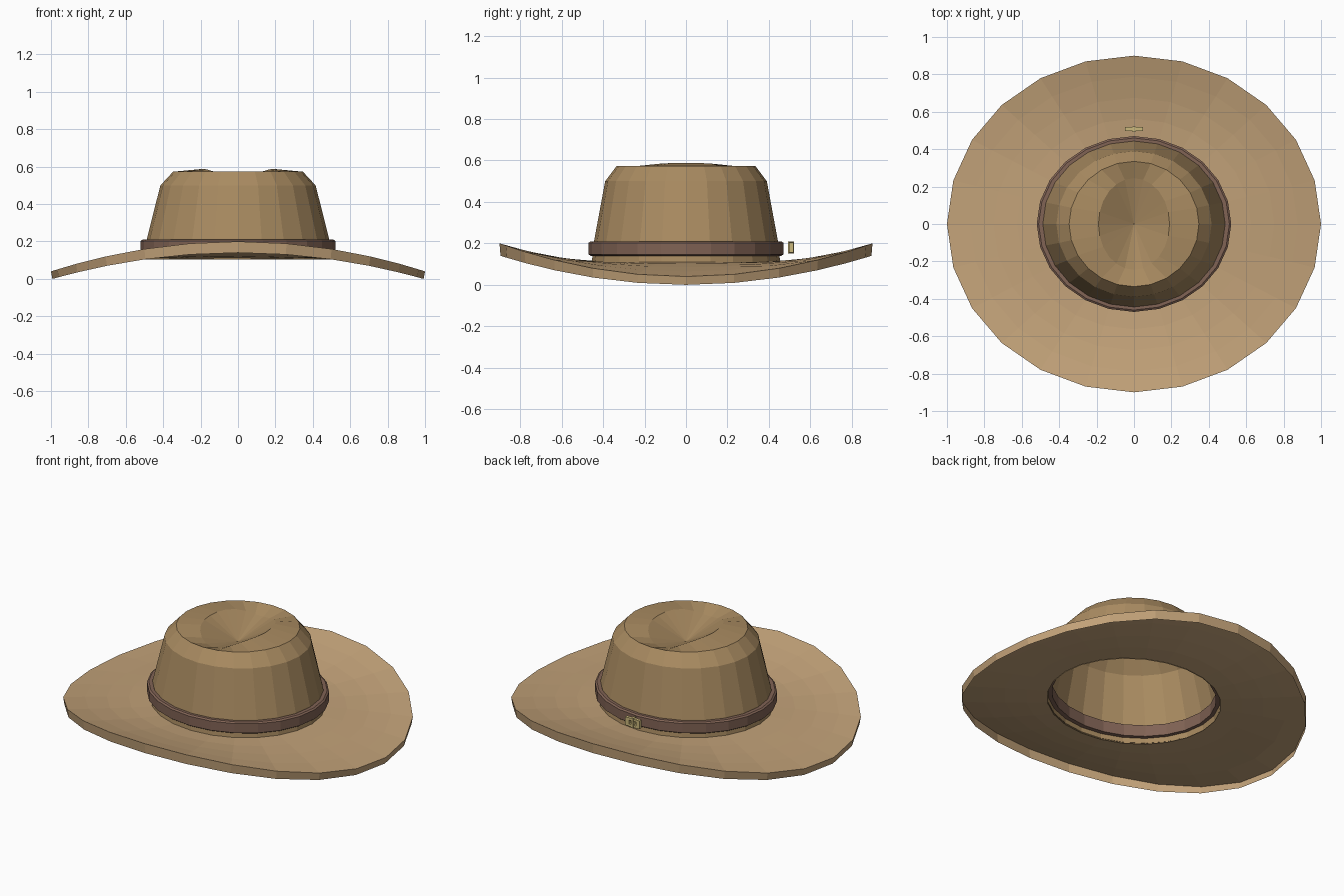
import bpy, bmesh
from math import sin, cos, pi

if "Cube" in bpy.data.objects:
    bpy.data.objects.remove(bpy.data.objects["Cube"])

SEG = 24


def material(name, rgb):
    m = bpy.data.materials.new(name)
    m.diffuse_color = (*rgb, 1)
    m.use_nodes = True
    m.node_tree.nodes["Principled BSDF"].inputs["Base Color"].default_value = m.diffuse_color
    return m


def finish(name, bm, mat):
    bmesh.ops.recalc_face_normals(bm, faces=bm.faces)
    me = bpy.data.meshes.new(name)
    bm.to_mesh(me)
    bm.free()
    me.materials.append(mat)
    ob = bpy.data.objects.new(name, me)
    bpy.context.collection.objects.link(ob)
    return ob


def loft(name, rings, mat, closed=False, tip=None):
    """Bridge elliptical rings (rx, ry, z(angle)); optional closing loop or centre tip."""
    bm = bmesh.new()
    loops = []
    for rx, ry, z in rings:
        loop = []
        for i in range(SEG):
            a = 2 * pi * i / SEG
            loop.append(bm.verts.new((rx * cos(a), ry * sin(a), z(a) if callable(z) else z)))
        loops.append(loop)
    pairs = list(zip(loops, loops[1:])) + ([(loops[-1], loops[0])] if closed else [])
    for lo, hi in pairs:
        for i in range(SEG):
            j = (i + 1) % SEG
            bm.faces.new((lo[i], lo[j], hi[j], hi[i]))
    if tip is not None:
        c = bm.verts.new((0, 0, tip))
        for i in range(SEG):
            bm.faces.new((loops[-1][i], loops[-1][(i + 1) % SEG], c))
    return finish(name, bm, mat)


felt_brim = material("brim_felt", (0.54, 0.36, 0.19))
felt_crown = material("crown_felt", (0.40, 0.26, 0.12))
leather = material("band_leather", (0.22, 0.125, 0.09))
brass = material("buckle_brass", (0.60, 0.48, 0.20))


# Brim: one sheet, sides curling down, front and back curling up
def brim_ring(t):
    return (0.5 + 0.5 * t, 0.45 + 0.45 * t,
            lambda a: 0.11 + t ** 1.5 * (-0.07 + 0.16 * sin(a) ** 2))


# Turned-down outer edge, open underneath
edge = (0.992, 0.895, lambda a: 0.14 * sin(a) ** 2)
loft("brim", [brim_ring(t) for t in (0, 0.25, 0.5, 0.75, 1)] + [edge], felt_brim)

# Crown: open underneath, pinched crease running front to back on top
loft("crown", [
    (0.50, 0.455, 0.105),
    (0.487, 0.443, 0.215),
    (0.415, 0.39, 0.50),
    (0.347, 0.335, 0.573),
    (0.19, 0.245, lambda a: 0.588 - 0.05 * sin(a) ** 4),
], felt_crown, tip=0.48)

# Hat band with softened edges
loft("band", [(0.475, 0.425, 0.14), (0.51, 0.46, 0.14), (0.52, 0.47, 0.147),
              (0.52, 0.47, 0.203), (0.51, 0.46, 0.21), (0.475, 0.425, 0.21)],
     leather, closed=True)


# Buckle at the back: frame bars and a prong
def add_box(bm, centre, size):
    for v in bmesh.ops.create_cube(bm, size=1)["verts"]:
        v.co = [c + k * s for c, k, s in zip(centre, v.co, size)]


bm = bmesh.new()
for s in (-1, 1):
    add_box(bm, (s * 0.036, 0.508, 0.18), (0.024, 0.02, 0.05))
    add_box(bm, (0, 0.508, 0.18 + s * 0.019), (0.05, 0.02, 0.014))
add_box(bm, (0, 0.506, 0.18), (0.014, 0.03, 0.06))
finish("buckle", bm, brass)
